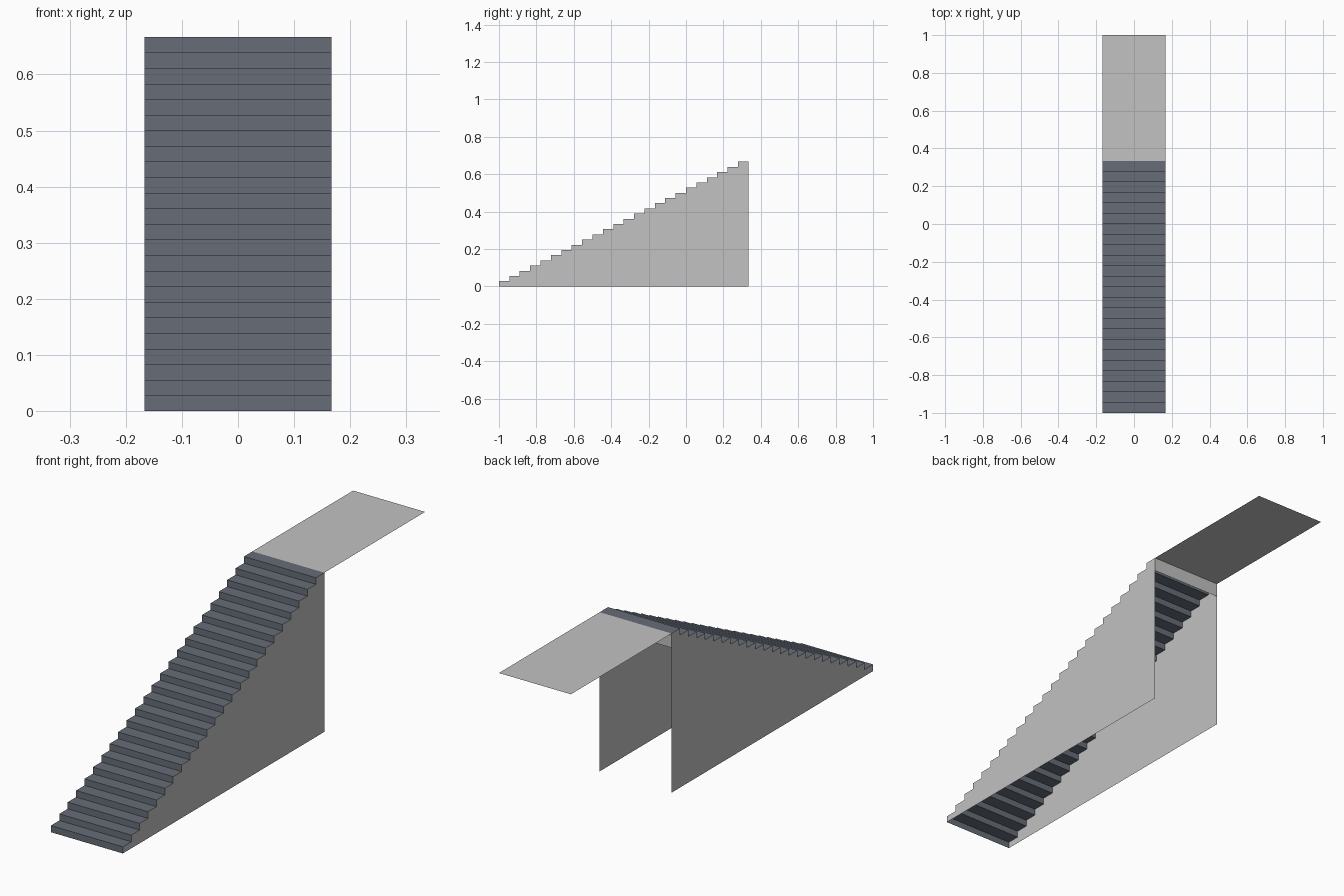
import bpy

if "Cube" in bpy.data.objects:
    bpy.data.objects.remove(bpy.data.objects["Cube"])

N = 24                      # steps
W = 1 / 6                   # half width
RUN, RISE = (4 / 3) / N, (2 / 3) / N
Y0, Y1, TOP = -1.0, 1 / 3, 2 / 3


def material(name, rgb):
    m = bpy.data.materials.new(name)
    m.diffuse_color = (*rgb, 1)
    m.use_nodes = True
    m.node_tree.nodes["Principled BSDF"].inputs["Base Color"].default_value = m.diffuse_color
    return m


concrete = material("pale concrete", (0.54, 0.54, 0.54))
slate = material("slate blue grey", (0.135, 0.152, 0.185))


def mesh_object(name, verts, faces, mat):
    me = bpy.data.meshes.new(name)
    me.from_pydata(verts, [], faces)
    me.materials.append(mat)
    ob = bpy.data.objects.new(name, me)
    bpy.context.collection.objects.link(ob)
    return ob


# Stepped profile in the y-z plane, from the bottom front to the top back
profile = [(Y0, 0.0)]
for i in range(N):
    profile.append((Y0 + i * RUN, (i + 1) * RISE))
    profile.append((Y0 + (i + 1) * RUN, (i + 1) * RISE))

# Treads and risers: the profile swept across the width
verts = [(x, y, z) for y, z in profile for x in (-W, W)]
faces = [(2 * i, 2 * i + 1, 2 * i + 3, 2 * i + 2) for i in range(len(profile) - 1)]
mesh_object("treads_and_risers", verts, faces, slate)

# Side walls: one stepped sheet on each side
for name, x in (("left_wall", -W), ("right_wall", W)):
    outline = [(x, y, z) for y, z in [(Y1, 0.0)] + profile[::-1]]
    order = list(range(len(outline)))
    if x < 0:
        order.reverse()
    # counter-clockwise seen from +x is bottom back, top back, down to front
    mesh_object(name, outline, [order], concrete)

# Flat landing sheet behind the top step
mesh_object("landing", [(-W, Y1, TOP), (W, Y1, TOP), (W, 1, TOP), (-W, 1, TOP)],
            [(0, 1, 2, 3)], concrete)

# Narrow header strip under the landing, closing the top of the back opening
LOW = TOP - 0.06
mesh_object("back_header", [(W, Y1, LOW), (-W, Y1, LOW), (-W, Y1, TOP), (W, Y1, TOP)],
            [(0, 1, 2, 3)], concrete)
